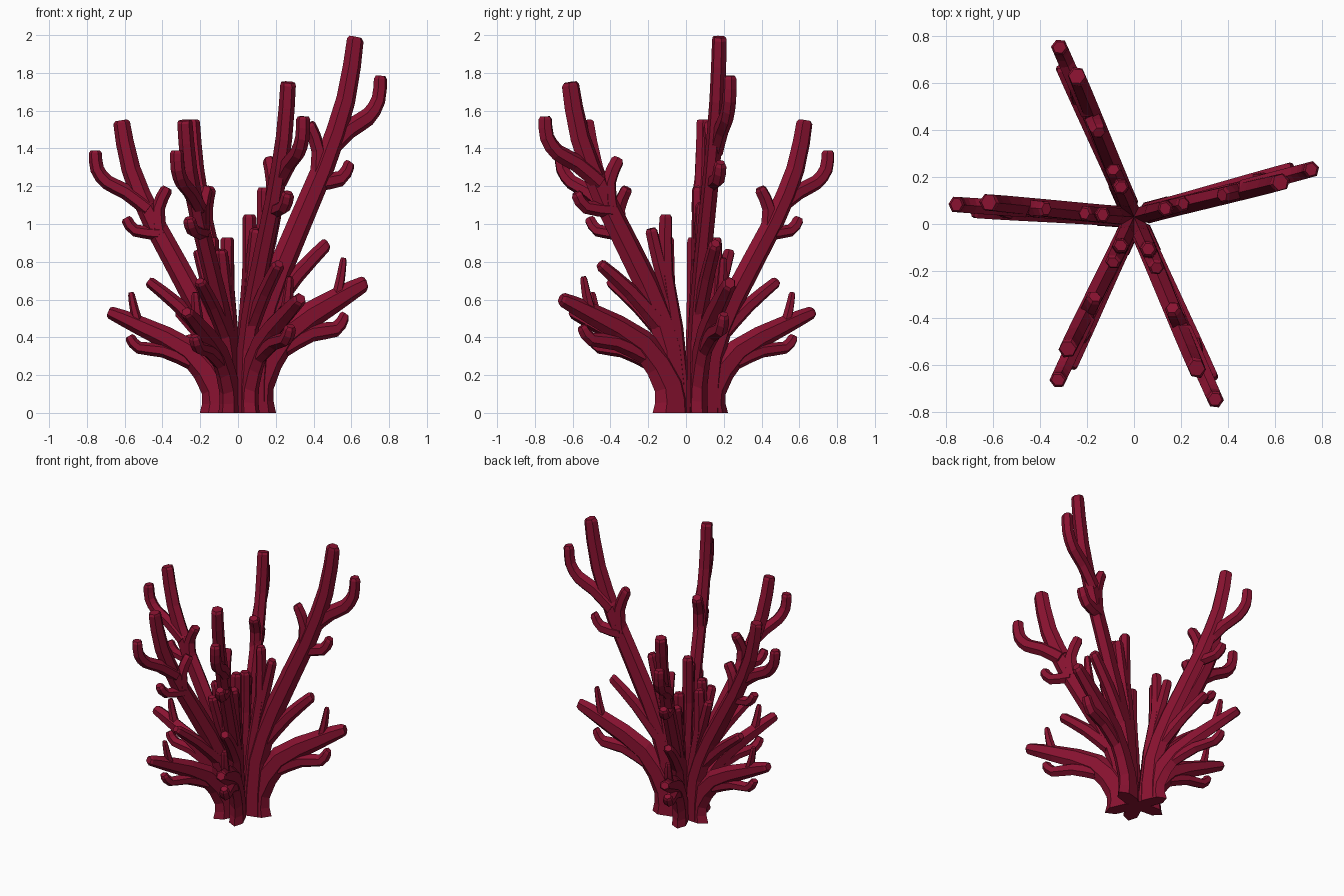
import bpy
import bmesh
from math import radians
from mathutils import Vector

cube = bpy.data.objects.get("Cube")
if cube:
    bpy.data.objects.remove(cube, do_unlink=True)

# Coral colour
coral = bpy.data.materials.new("coral_red")
coral.use_nodes = True
colour = (0.25, 0.006, 0.03, 1)
coral.diffuse_color = colour
shader = coral.node_tree.nodes["Principled BSDF"]
shader.inputs["Base Color"].default_value = colour

# Branch: half width at base and tip, sideways lean, then (outward, height) along its path
BRANCHES = {
    "main stem": (.076, .045, -.03, (.09, 0), (.11, .3), (.23, .6), (.45, 1), (.575, 1.29), (.625, 1.535)),
    "top lobe": (.044, .035, 0, (.48, 1.08), (.6, 1.17), (.7, 1.22), (.755, 1.29), (.765, 1.375)),
    "inner fork": (.042, .033, -.02, (.42, .95), (.43, 1.08), (.385, 1.18)),
    "outer fork": (.036, .03, -.01, (.42, .95), (.55, .965), (.595, 1.02)),
    "middle branch": (.046, .03, 0, (.17, .42), (.32, .57), (.47, .69)),
    "low branch": (.1, .034, .03, (.105, 0), (.115, .13), (.26, .325), (.52, .46), (.68, .53)),
    "low twig": (.042, .028, .03, (.25, .27), (.4, .33), (.53, .345), (.575, .395)),
    "raised twig": (.03, .018, .03, (.53, .46), (.555, .55), (.57, .625)),
    "upright shoot": (.052, .033, 0, (.05, 0), (.09, .4), (.135, .65), (.135, .915)),
    "shoot fork": (.036, .031, 0, (.115, .52), (.17, .7), (.21, .85)),
}

SIDES = [(1, 0), (.5, 1), (-.5, 1), (-1, 0), (-.5, -1), (.5, -1)]


def smooth_path(points):
    """Add a curved midpoint between each pair of points."""
    padded = [points[0], *points, points[-1]]
    path = [points[0]]
    for a, b, c, d in zip(padded, padded[1:], padded[2:], padded[3:]):
        path += [(9 * (b + c) - a - d) / 16, c]
    return path


def add_branch(bm, base_width, tip_width, lean, points, reach, height):
    """Six-sided tapering branch with a blunt chamfered tip."""
    path = smooth_path([Vector((u, lean * u, z)) for u, z in points])
    last = len(path) - 1
    widths = [base_width + (tip_width - base_width) * i / last for i in range(last + 1)]
    path.append(path[-1] + (path[-1] - path[-2]).normalized() * .014)
    widths.append(tip_width * .72)

    rings = []
    for i, (centre, width) in enumerate(zip(path, widths)):
        along = path[min(i + 1, last + 1)] - path[max(i - 1, 0)]
        across = Vector((along.z, 0, -along.x)).normalized()
        if centre.z == 0:
            across = Vector((1, 0, 0))
        depth = Vector((0, min(.025 + .2 * width, width), 0))
        ring = []
        for a, b in SIDES:
            x, y, z = centre + across * a * width + depth * b
            ring.append(bm.verts.new((x * reach, y, z * height)))
        rings.append(ring)

    for lower, upper in zip(rings, rings[1:]):
        for k in range(len(SIDES)):
            bm.faces.new((lower[k - 1], lower[k], upper[k], upper[k - 1]))
    bm.faces.new(rings[0])
    bm.faces.new(rings[-1])


def build_fan(name, angle, reach, height):
    """Flat fan of branches growing outwards from the centre."""
    bm = bmesh.new()
    for base_width, tip_width, lean, *points in BRANCHES.values():
        add_branch(bm, base_width, tip_width, lean, points, reach, height)
    bmesh.ops.recalc_face_normals(bm, faces=bm.faces)
    mesh = bpy.data.meshes.new(name)
    bm.to_mesh(mesh)
    bm.free()
    mesh.materials.append(coral)
    fan = bpy.data.objects.new(name, mesh)
    bpy.context.collection.objects.link(fan)
    fan.location.y = .03
    fan.rotation_euler.z = radians(angle)


# Five fans around the centre
build_fan("left_tall_fan", angle=15, reach=1.02, height=1.285)
build_fan("back_fan", angle=113.7, reach=1.03, height=1)
build_fan("right_fan", angle=176, reach=.99, height=1)
build_fan("front_right_fan", angle=245, reach=1, height=1)
build_fan("front_left_fan", angle=294, reach=1.11, height=1.13)
